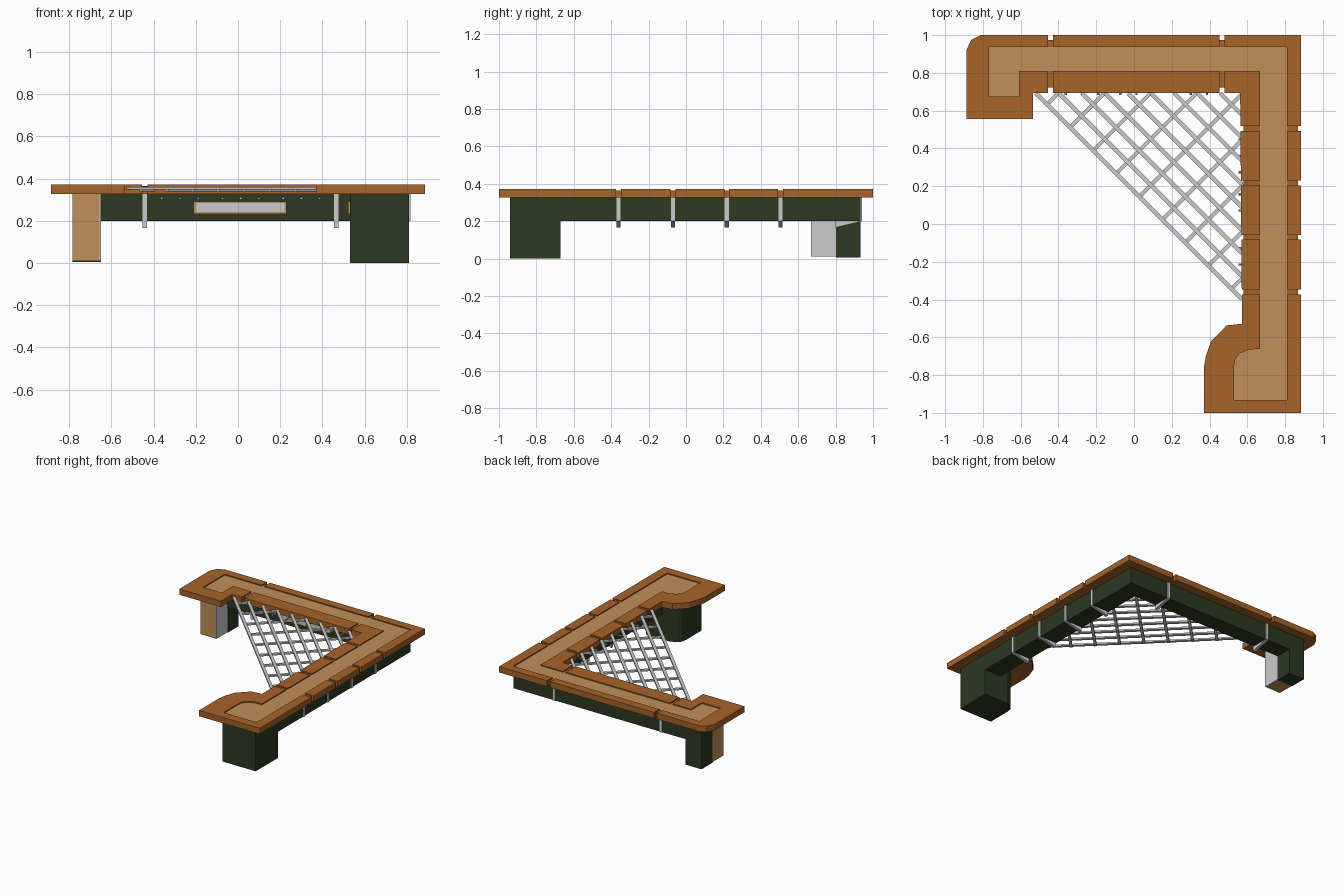
import bpy, bmesh, math
from mathutils import Vector

if "Cube" in bpy.data.objects:
    bpy.data.objects.remove(bpy.data.objects["Cube"])


def material(name, rgb):
    m = bpy.data.materials.new(name)
    m.diffuse_color = (*rgb, 1)
    m.use_nodes = True
    m.node_tree.nodes["Principled BSDF"].inputs["Base Color"].default_value = m.diffuse_color
    return m


WOOD = material("dark_wood", (0.38, 0.125, 0.023))
TAN = material("light_wood", (0.53, 0.275, 0.10))
GREEN = material("dark_green", (0.026, 0.04, 0.015))
ZTOP, ZUNDER, ZBODY = 0.372, 0.327, 0.2


def finish(bm, name, mat):
    bmesh.ops.recalc_face_normals(bm, faces=bm.faces)
    me = bpy.data.meshes.new(name)
    bm.to_mesh(me)
    bm.free()
    ob = bpy.data.objects.new(name, me)
    bpy.context.collection.objects.link(ob)
    if mat:
        me.materials.append(mat)
    return ob


def prism(name, pts, depth, mat=None):
    """Extrude a closed 3D outline along a vector."""
    bm = bmesh.new()
    f = bm.faces.new([bm.verts.new(p) for p in pts])
    r = bmesh.ops.extrude_face_region(bm, geom=[f])
    vs = [v for v in r["geom"] if isinstance(v, bmesh.types.BMVert)]
    bmesh.ops.translate(bm, verts=vs, vec=depth)
    return finish(bm, name, mat)


def plate(name, pts, z0, z1, mat=None):
    return prism(name, [(x, y, z0) for x, y in pts], (0, 0, z1 - z0), mat)


def box(name, x0, x1, y0, y1, z0, z1, mat=None):
    return plate(name, [(x0, y0), (x1, y0), (x1, y1), (x0, y1)], z0, z1, mat)


def bar(name, a, b, z0, z1, w, mat=None):
    a, b = Vector(a), Vector(b)
    d = (b - a).normalized()
    n = Vector((-d.y, d.x)) * w / 2
    return plate(name, [a + n, b + n, b - n, a - n], z0, z1, mat)


def rod(name, a, b, r):
    a, b = Vector(a), Vector(b)
    bm = bmesh.new()
    bmesh.ops.create_cone(bm, cap_ends=True, segments=8, radius1=r, radius2=r,
                          depth=(b - a).length)
    ob = finish(bm, name, None)
    ob.location = (a + b) / 2
    ob.rotation_euler = (b - a).to_track_quat('Z', 'Y').to_euler()


# Outlines of the counter and of the recessed inlay
outer = [(-0.887, 0.557), (-0.887, 0.92), (-0.862, 0.975), (-0.81, 1), (0.885, 1),
         (0.885, -1), (0.37, -1), (0.37, -0.76), (0.38, -0.70), (0.408, -0.62),
         (0.49, -0.537), (0.572, -0.528), (0.562, 0.693), (-0.535, 0.693), (-0.535, 0.557)]
inlay = [(-0.768, 0.676), (-0.768, 0.936), (0.81, 0.936), (0.81, -0.931), (0.53, -0.931),
         (0.53, -0.756), (0.537, -0.715), (0.56, -0.685), (0.61, -0.664), (0.667, -0.662),
         (0.667, 0.809), (-0.61, 0.809), (-0.61, 0.676)]
counter = plate("countertop", outer, ZUNDER, ZTOP, WOOD)

# Recess, seams and edge notches cut into the counter
cutters = [plate("recess_cutter", inlay, ZTOP - 0.009, 0.5)]
back_seams, side_seams = (-0.442, 0.465), (0.505, 0.218, -0.07, -0.36)
w = 0.013
for x in back_seams:
    cutters += [box("seam_cutter", x - w, x + w, 0.6, 1.1, ZTOP - 0.0085, 0.5),
                box("notch_cutter", x - w, x + w, 0.974, 1.1, 0.2, 0.6),
                box("notch_cutter", x - w, x + w, 0.6, 0.722, 0.2, 0.6)]
for y in side_seams:
    cutters += [box("seam_cutter", 0.5, 1.0, y - w, y + w, ZTOP - 0.0085, 0.5),
                box("notch_cutter", 0.868, 1.0, y - w, y + w, 0.2, 0.6),
                box("notch_cutter", 0.5, 0.58, y - w, y + w, 0.2, 0.6)]
for c in cutters:
    c.hide_render = True
    c.hide_viewport = False
    m = counter.modifiers.new("cut", 'BOOLEAN')
    m.operation, m.solver, m.object = 'DIFFERENCE', 'EXACT', c
bpy.context.view_layer.update()
me = bpy.data.meshes.new_from_object(
    counter.evaluated_get(bpy.context.evaluated_depsgraph_get()))
counter.modifiers.clear()
counter.data = me
for c in cutters:
    bpy.data.objects.remove(c)
plate("counter_inlay", inlay, ZTOP - 0.02, ZTOP - 0.008, TAN)

# Green body below the counter, following an L, and its end pods
plate("body", [(-0.785, 0.803), (-0.785, 0.932), (0.81, 0.932), (0.81, -0.942),
               (0.667, -0.942), (0.667, 0.803)], ZBODY, ZUNDER, GREEN)
plate("front_pod", [(0.81, -0.67), (0.81, -0.942), (0.53, -0.942), (0.53, -0.76),
                    (0.537, -0.718), (0.56, -0.69), (0.61, -0.67)], 0, ZUNDER, GREEN)
box("rear_pod", -0.785, -0.65, 0.803, 0.932, 0.005, ZBODY, GREEN)
box("rear_pod_cabinet", -0.785, -0.656, 0.668, 0.803, 0.01, ZUNDER, TAN)
box("rear_pod_door", -0.656, -0.65, 0.668, 0.803, 0.01, ZUNDER)

# Grey brackets wrapped round the body, with a sloping underside
prof = [(0.008, ZUNDER), (0.008, ZBODY), (-0.135, 0.165), (-0.135, ZUNDER)]
for x in back_seams:
    prism("back_bracket", [(x - 0.011, 0.932 + d, z) for d, z in prof], (0.022, 0, 0))
for y in side_seams:
    prism("side_bracket", [(0.81 + d, y - 0.011, z) for d, z in prof], (0, 0.022, 0))

# Hooks under the inner counter edge, in groups of three
for c in (-0.275, 0.013, 0.30):
    for k in (-0.086, 0, 0.086):
        rod("back_hook", (c + k, 0.81, 0.306), (c + k, 0.683, 0.306), 0.006)
        y = 0.36 + (c + 0.275) * -1 + k
        rod("side_hook", (0.67, y, 0.306), (0.553, y, 0.306), 0.006)

# Framed panels on the inner faces
box("back_panel_frame", -0.21, 0.23, 0.795, 0.805, 0.232, 0.292, TAN)
box("back_panel", -0.2, 0.22, 0.793, 0.8, 0.242, 0.284)
box("pod_panel_frame", 0.522, 0.532, -0.91, -0.78, 0.232, 0.292, TAN)
box("pod_panel", 0.52, 0.528, -0.9, -0.79, 0.242, 0.284)

# Lattice filling the inner corner: bars along and across the diagonal
step, span = 0.122, 1.1
for i in range(9):
    o = i * step
    bar("lattice_long_bar", (-0.52 + o, 0.693), (0.572, -0.399 + o), 0.348, 0.360, 0.022)
    t = 0.06 + o
    run = min(t, span - t)
    p = Vector((-0.52 + t, 0.693 - t))
    bar("lattice_cross_bar", p, p + Vector((run, run)), 0.338, 0.350, 0.02)
